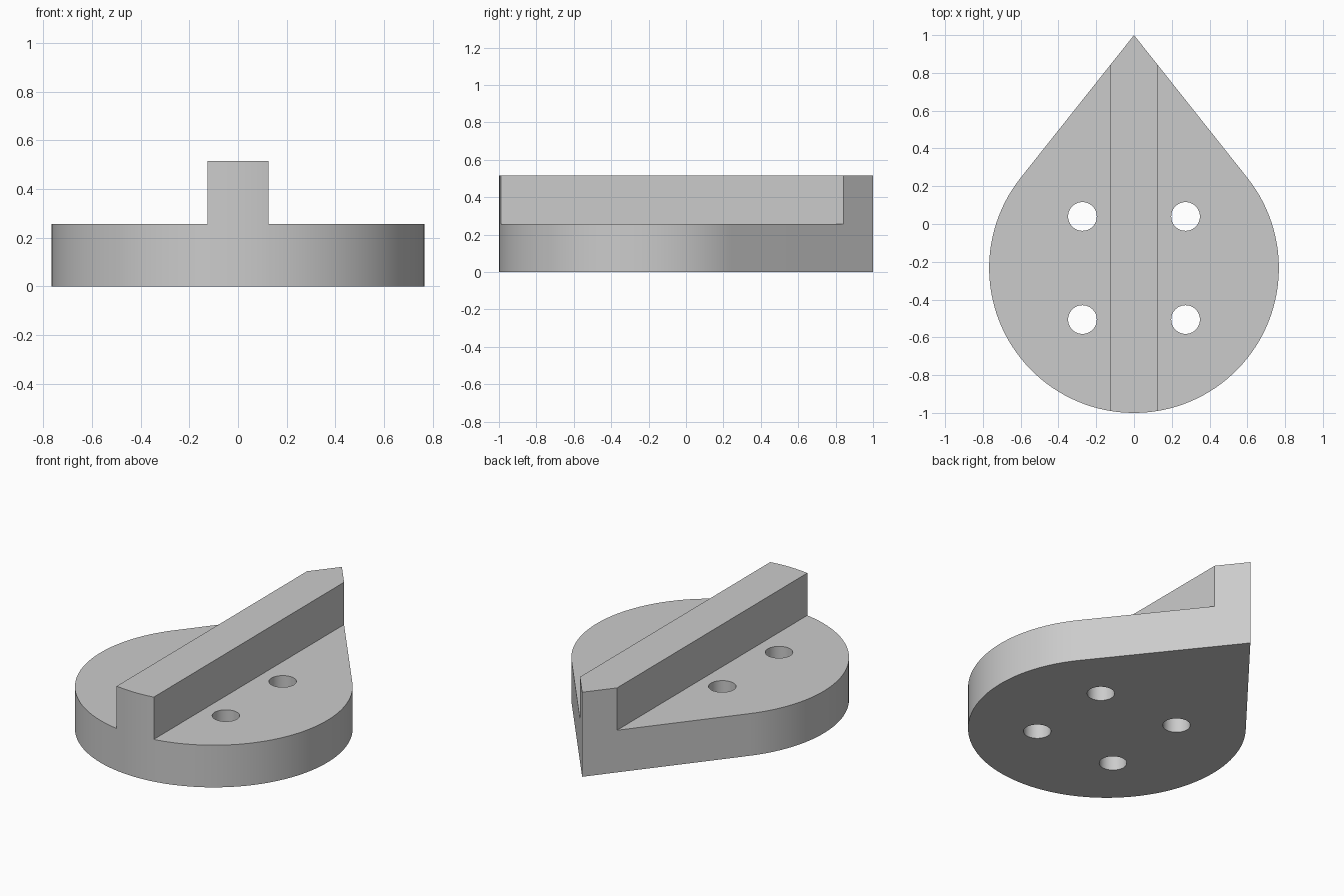
import bpy, bmesh, math
from mathutils import Matrix, Vector

cube = bpy.data.objects.get("Cube")
if cube:
    bpy.data.objects.remove(cube, do_unlink=True)

R, CY = 0.767, -0.233          # round end radius and centre
BASE_H, TOP_H = 0.257, 0.515   # plate and rib heights
RIB = 0.125                    # rib half width
HOLE_R, HOLE_OFF = 0.076, 0.273

grey = bpy.data.materials.new("Plain grey")
grey.use_nodes = True
colour = (0.6, 0.6, 0.6, 1)
grey.diffuse_color = colour
grey.node_tree.nodes["Principled BSDF"].inputs["Base Color"].default_value = colour


def make_object(name, bm):
    bmesh.ops.recalc_face_normals(bm, faces=bm.faces)
    mesh = bpy.data.meshes.new(name)
    bm.to_mesh(mesh)
    bm.free()
    mesh.materials.append(grey)
    obj = bpy.data.objects.new(name, mesh)
    bpy.context.collection.objects.link(obj)
    return obj


def raise_faces(bm, faces, height):
    geom = bmesh.ops.extrude_face_region(bm, geom=faces)["geom"]
    verts = [g for g in geom if isinstance(g, bmesh.types.BMVert)]
    bmesh.ops.translate(bm, verts=verts, vec=(0, 0, height))
    return [g for g in geom if isinstance(g, bmesh.types.BMFace)]


# Teardrop outline: arc running between the two tangent points, then the tip
tangent = math.acos(R / (1 - CY))
start, sweep, steps = math.pi / 2 + tangent, 2 * (math.pi - tangent), 90
outline = [(R * math.cos(start + sweep * i / steps),
            CY + R * math.sin(start + sweep * i / steps)) for i in range(steps + 1)]
outline.append((0, 1))

# Plate, with its middle strip raised into the rib
bm = bmesh.new()
bm.faces.new([bm.verts.new((x, y, 0)) for x, y in outline])
for side in (-1, 1):
    bmesh.ops.bisect_plane(bm, geom=bm.verts[:] + bm.edges[:] + bm.faces[:],
                           plane_co=(side * RIB, 0, 0), plane_no=(1, 0, 0))
bottom = bm.faces[:]
bottom_copy = bmesh.ops.duplicate(bm, geom=bottom)["geom"]
tops = raise_faces(bm, bottom, BASE_H)
bmesh.ops.remove_doubles(bm, verts=bm.verts, dist=0.0001)
strip = [f for f in tops if f.is_valid and abs(f.calc_center_median().x) < RIB / 2]
raise_faces(bm, strip, TOP_H - BASE_H)
plate = make_object("ribbed_plate", bm)

# Four screw holes
bm = bmesh.new()
for sx in (-1, 1):
    for sy in (-1, 1):
        place = Matrix.Translation(Vector((sx * HOLE_OFF, CY + sy * HOLE_OFF, BASE_H / 2)))
        bmesh.ops.create_cone(bm, cap_ends=True, segments=48, radius1=HOLE_R,
                              radius2=HOLE_R, depth=1, matrix=place)
cutter = make_object("hole_cutter", bm)
cutter.hide_render = True

bpy.ops.object.select_all(action="DESELECT")
bpy.context.view_layer.objects.active = plate
plate.select_set(True)
cut = plate.modifiers.new("Holes", "BOOLEAN")
cut.operation, cut.solver, cut.object = "DIFFERENCE", "EXACT", cutter
bpy.ops.object.modifier_apply(modifier=cut.name)
bpy.data.objects.remove(cutter, do_unlink=True)
bpy.ops.object.shade_smooth_by_angle(angle=math.radians(30))
